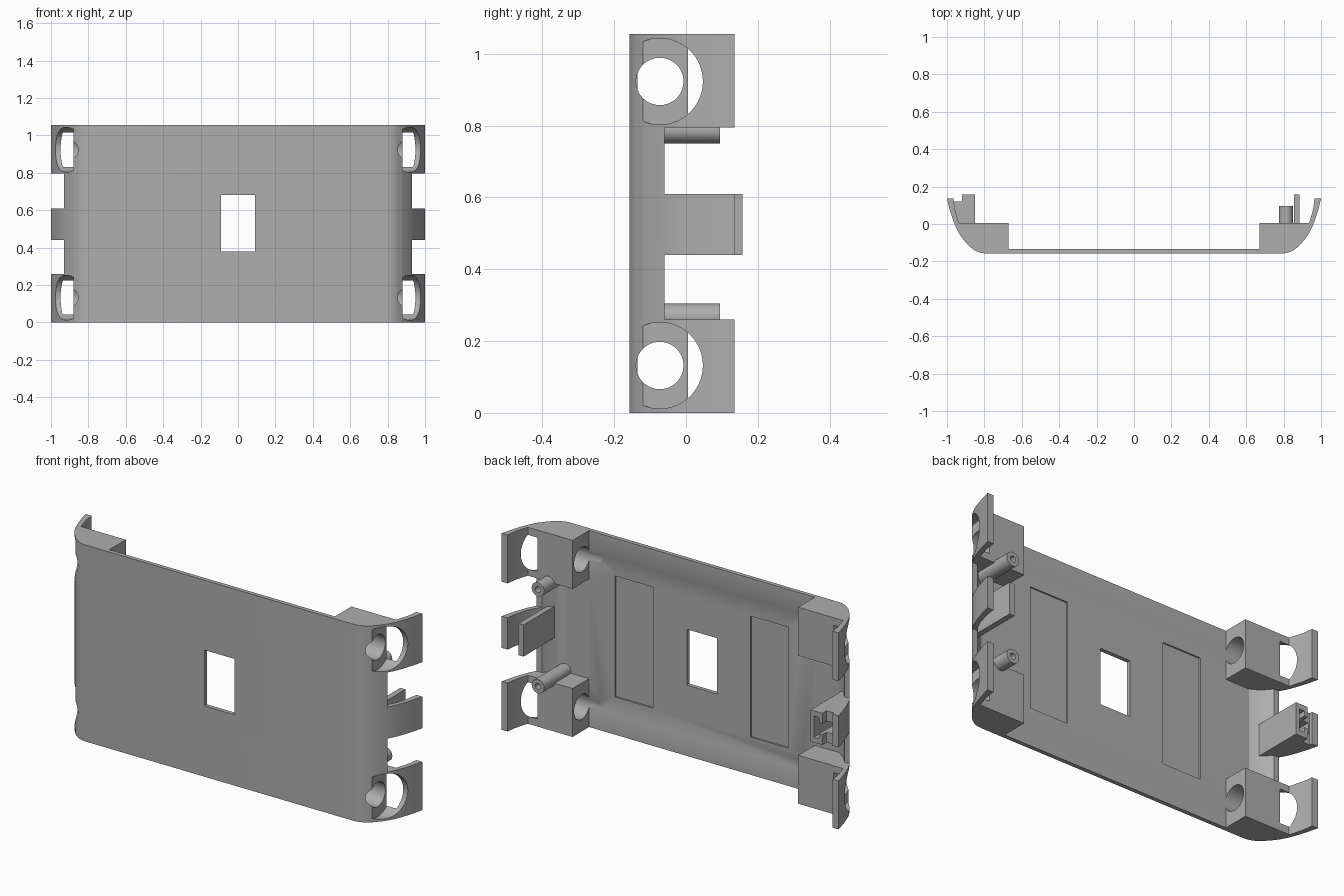
import bpy, bmesh, math
from mathutils import Matrix

cube = bpy.data.objects.get("Cube")
if cube:
    bpy.data.objects.remove(cube, do_unlink=True)

H = 1.055          # overall height
MID = H / 2

grey = bpy.data.materials.new("plain_grey")
grey.use_nodes = True
colour = (0.42, 0.42, 0.42, 1)
grey.diffuse_color = colour
grey.node_tree.nodes["Principled BSDF"].inputs["Base Color"].default_value = colour


def make(name, bm):
    bmesh.ops.recalc_face_normals(bm, faces=bm.faces[:])
    mesh = bpy.data.meshes.new(name)
    bm.to_mesh(mesh)
    bm.free()
    mesh.materials.append(grey)
    ob = bpy.data.objects.new(name, mesh)
    bpy.context.collection.objects.link(ob)
    return ob


def prism(name, outline, z0, z1):
    """Extrude an xy outline from z0 up to z1."""
    bm = bmesh.new()
    face = bm.faces.new([bm.verts.new((x, y, z0)) for x, y in outline])
    new = bmesh.ops.extrude_face_region(bm, geom=[face])["geom"]
    verts = [v for v in new if isinstance(v, bmesh.types.BMVert)]
    bmesh.ops.translate(bm, verts=verts, vec=(0, 0, z1 - z0))
    return make(name, bm)


def box(name, x0, x1, y0, y1, z0, z1):
    return prism(name, [(x0, y0), (x1, y0), (x1, y1), (x0, y1)], z0, z1)


def rod(name, axis, radius, start, end, a, z, sides=48):
    """Cylinder along x or y; a is its position on the other flat axis."""
    bm = bmesh.new()
    mid = (start + end) / 2
    if axis == "x":
        m = Matrix.Translation((mid, a, z)) @ Matrix.Rotation(math.pi / 2, 4, "Y")
    else:
        m = Matrix.Translation((a, mid, z)) @ Matrix.Rotation(math.pi / 2, 4, "X")
    bmesh.ops.create_cone(bm, cap_ends=True, segments=sides, radius1=radius,
                          radius2=radius, depth=abs(end - start), matrix=m)
    return make(name, bm)


def combine(target, other, operation):
    mod = target.modifiers.new(operation.lower(), "BOOLEAN")
    mod.operation = operation
    mod.solver = "EXACT"
    mod.object = other
    bpy.context.view_layer.objects.active = target
    bpy.ops.object.modifier_apply(modifier=mod.name)
    bpy.data.objects.remove(other, do_unlink=True)


def flip(points, side):
    return [(side * x, y) for x, y in points]


# Curved shell: flat plate with upswept ends
outer = [(.8, -.157), (.825, -.153), (.85, -.142), (.88, -.12), (.905, -.092),
         (.93, -.06), (.95, -.023), (.967, .02), (.985, .075), (1, .135)]
inner = [(.965, .135), (.958, .08), (.938, .01), (.918, -.03), (.895, -.065),
         (.872, -.092), (.845, -.116), (.81, -.135)]
half = outer + inner
shell = prism("backplate_shell", half + flip(half[::-1], -1), 0, H)

# Solid corner blocks with bores for fasteners
block = [(.67, .005), (.67, -.147), (.8, -.147), (.86, -.118), (.912, -.06), (.948, .005)]
LOW, HIGH = .26, .795
for side in (-1, 1):
    for z0, z1 in ((0, LOW), (HIGH, H)):
        combine(shell, prism("corner_block", flip(block, side), z0, z1), "UNION")

# Open the end walls between the corners and the centre tab
for side in (-1, 1):
    for z0, z1 in ((LOW, .44), (.61, HIGH)):
        xs = sorted((side * .8, side * 1.1))
        combine(shell, box("gap_cutter", *xs, -.06, .3, z0, z1), "DIFFERENCE")

# Screw posts on the left end, each with a pilot hole
for z in (MID - .26, MID + .26):
    combine(shell, rod("screw_post", "y", .037, -.134, .095, .813, z, 32), "UNION")
    combine(shell, rod("pilot_cutter", "y", .016, 0, .15, .813, z, 24), "DIFFERENCE")

# Wide counterbores and narrower through bores
for side in (-1, 1):
    for z in (.132, H - .132):
        combine(shell, rod("counterbore_cutter", "x", .12, side * .88, side * 1.1, -.073, z, 64),
                "DIFFERENCE")
        combine(shell, rod("bore_cutter", "x", .066, side * .6, side * 1.1, -.073, z),
                "DIFFERENCE")

# Centre window and two shallow recesses on the inside
combine(shell, box("window_cutter", -.09, .09, -.3, .1, .38, .68), "DIFFERENCE")
for side in (-1, 1):
    xs = sorted((side * .29, side * .515))
    combine(shell, box("recess_cutter", *xs, -.143, 0, MID - .325, MID + .325), "DIFFERENCE")

# Upright rib behind the left centre tab
rib = box("left_rib", .855, .885, -.105, .157, .44, .61)

# Slotted bracket behind the right centre tab
profile = [(.85, .157), (.85, -.125), (.9, -.08), (.948, 0), (.978, .1), (.978, .12),
           (.92, .12), (.92, .157)]
bracket = prism("right_bracket", flip(profile, -1), .44, .61)
combine(bracket, box("cavity_cutter", -.9, -.87, -.05, .3, .468, .582), "DIFFERENCE")
slot = (-.955, -.89, .02, .3, .495, .555)
combine(bracket, box("slot_cutter", *slot), "DIFFERENCE")
combine(shell, box("slot_cutter", *slot), "DIFFERENCE")

# Smooth the curved surfaces, keep the corners crisp
for ob in (shell, rib, bracket):
    bpy.ops.object.select_all(action="DESELECT")
    ob.select_set(True)
    bpy.context.view_layer.objects.active = ob
    bpy.ops.object.shade_smooth_by_angle(angle=math.radians(25))
